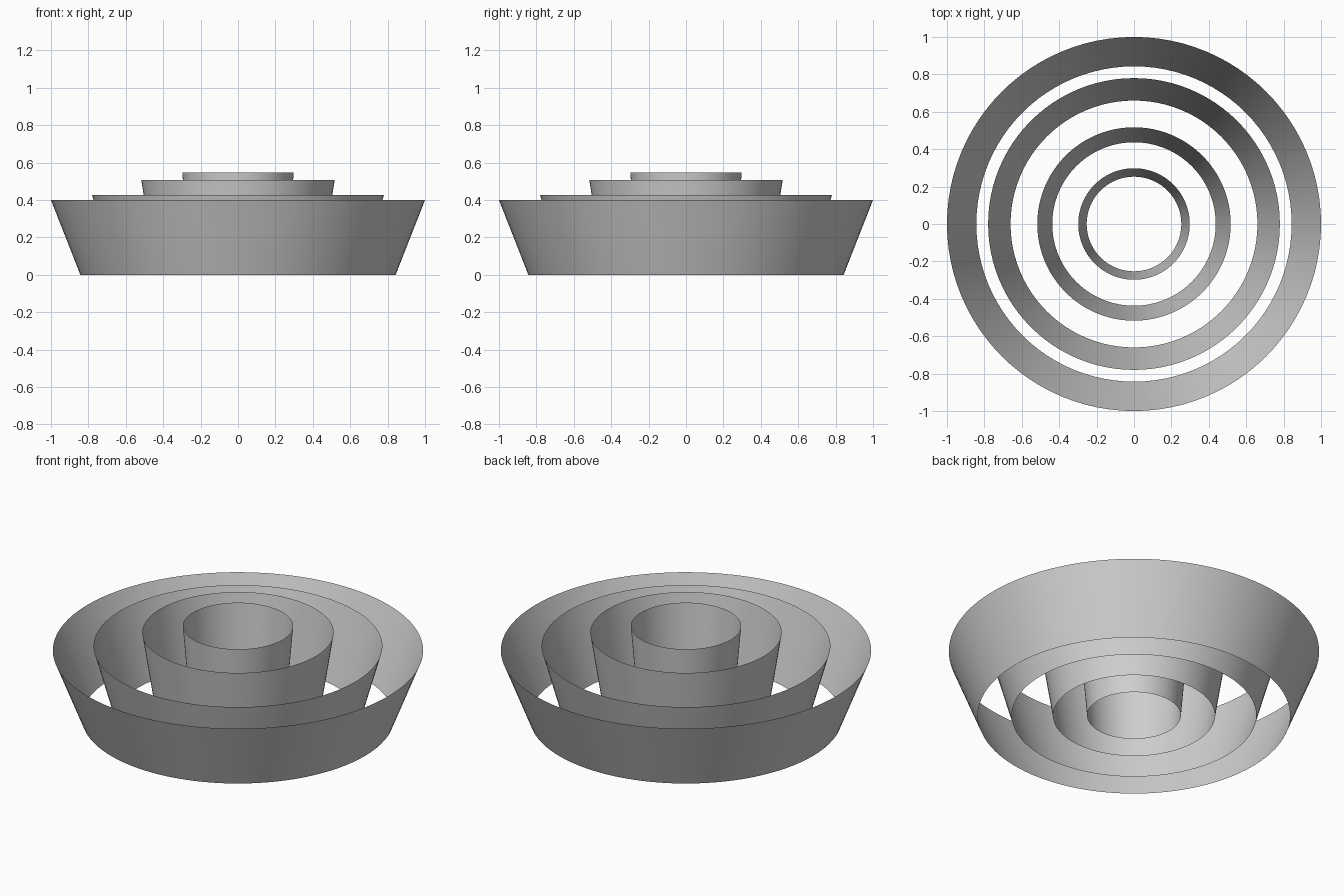
import bpy
import bmesh

cube = bpy.data.objects.get("Cube")
if cube:
    bpy.data.objects.remove(cube, do_unlink=True)

SEGMENTS = 96

# One plain grey for every ring
grey = bpy.data.materials.new("light_grey")
grey.use_nodes = True
colour = (0.62, 0.62, 0.62, 1)
grey.diffuse_color = colour
grey.node_tree.nodes["Principled BSDF"].inputs["Base Color"].default_value = colour


def flared_ring(name, bottom_radius, top_radius, height):
    """Open, thin-walled conical band standing on the ground."""
    bm = bmesh.new()
    bmesh.ops.create_cone(bm, cap_ends=False, segments=SEGMENTS,
                          radius1=bottom_radius, radius2=top_radius, depth=height)
    bmesh.ops.translate(bm, verts=bm.verts, vec=(0, 0, height / 2))
    bmesh.ops.recalc_face_normals(bm, faces=bm.faces)
    for face in bm.faces:
        face.smooth = True
    mesh = bpy.data.meshes.new(name)
    bm.to_mesh(mesh)
    bm.free()
    mesh.materials.append(grey)
    ring = bpy.data.objects.new(name, mesh)
    bpy.context.collection.objects.link(ring)
    return ring


# Concentric rings: narrower ones are taller and steeper
flared_ring("outer_ring", 0.843, 1.0, 0.40)
flared_ring("second_ring", 0.66, 0.78, 0.426)
flared_ring("third_ring", 0.437, 0.517, 0.507)
flared_ring("inner_ring", 0.253, 0.298, 0.546)
